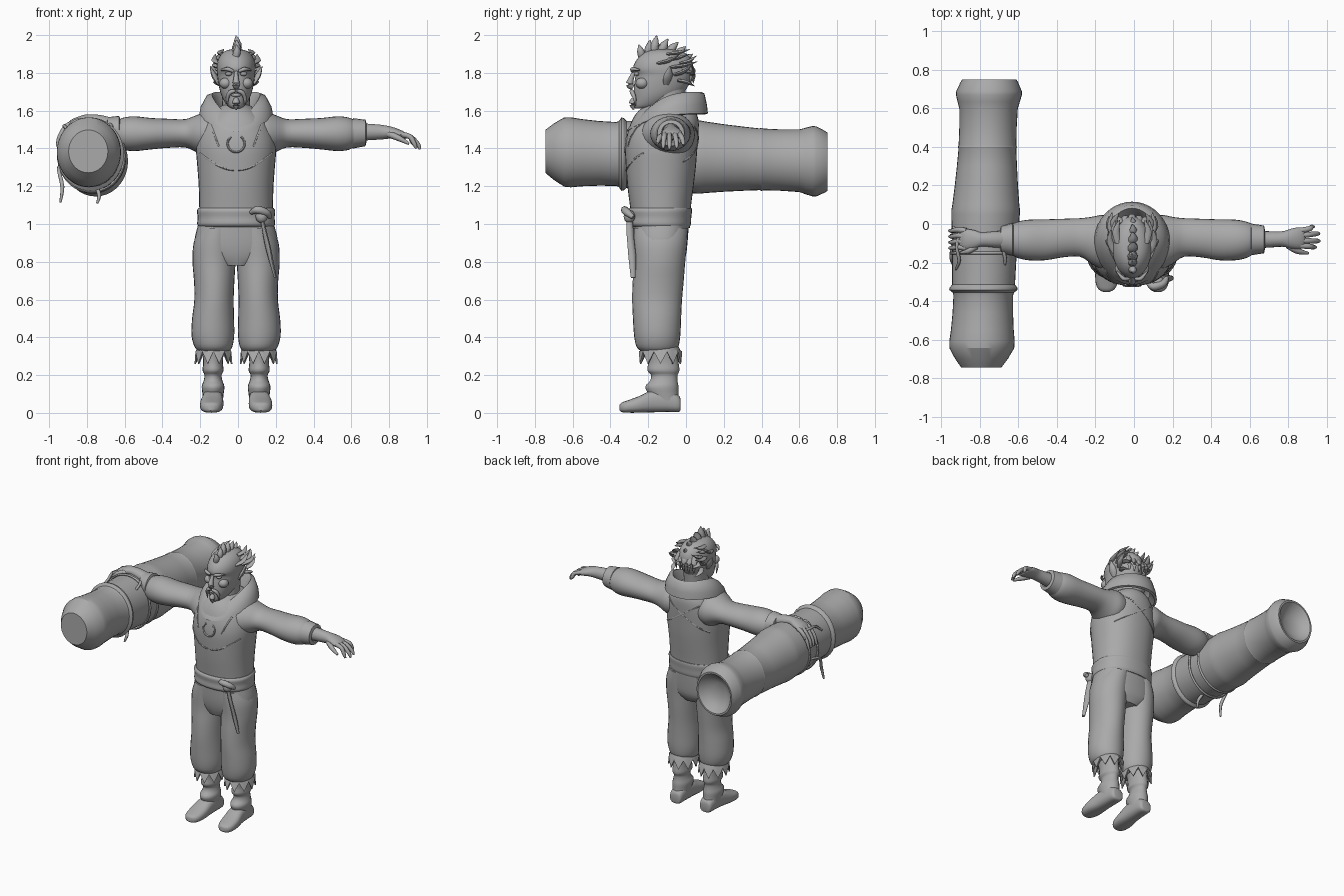
import bpy, bmesh, math
from mathutils import Vector
from mathutils.bvhtree import BVHTree

CX = -0.01  # body centre line
mat = bpy.data.materials.new("plain grey")
mat.diffuse_color = (0.4, 0.4, 0.4, 1)


def finish(name, bm, angle=40):
    bmesh.ops.recalc_face_normals(bm, faces=bm.faces)
    me = bpy.data.meshes.new(name)
    bm.to_mesh(me)
    bm.free()
    me.materials.append(mat)
    ob = bpy.data.objects.new(name, me)
    bpy.context.collection.objects.link(ob)
    bpy.ops.object.select_all(action='DESELECT')
    ob.select_set(True)
    bpy.context.view_layer.objects.active = ob
    bpy.ops.object.shade_smooth_by_angle(angle=math.radians(angle))
    return ob


def smooth(rows, sub):
    """Catmull-Rom interpolation of tuples of numbers."""
    if sub < 2:
        return rows
    out = []
    for i in range(len(rows) - 1):
        a, b, c, d = rows[max(i - 1, 0)], rows[i], rows[i + 1], rows[min(i + 2, len(rows) - 1)]
        for s in range(sub):
            t = s / sub
            out.append(tuple(q + 0.5 * t * (r - p + t * (2*p - 5*q + 4*r - u + t * (3*(q - r) + u - p)))
                             for p, q, r, u in zip(a, b, c, d)))
    return out + [rows[-1]]


def bridge(bm, loops, caps=True):
    n = len(loops[0])
    for a, b in zip(loops, loops[1:]):
        for i in range(n):
            bm.faces.new((a[i], a[(i + 1) % n], b[(i + 1) % n], b[i]))
    if caps:
        bm.faces.new(loops[0])
        bm.faces.new(loops[-1])


def loft(name, axis, rings, n=28, sub=3, power=1.0, angle=40):
    """rings: (position on axis, centre 1, centre 2, radius 1, radius 2)"""
    bm, loops = bmesh.new(), []
    for p, c1, c2, r1, r2 in smooth(rings, sub):
        loop = []
        for i in range(n):
            t = math.tau * i / n
            c, s = math.cos(t), math.sin(t)
            u = c1 + r1 * math.copysign(abs(c) ** power, c)
            v = c2 + r2 * math.copysign(abs(s) ** power, s)
            loop.append(bm.verts.new({'x': (p, u, v), 'y': (u, p, v), 'z': (u, v, p)}[axis]))
        loops.append(loop)
    bridge(bm, loops)
    return finish(name, bm, angle)


def tube(name, pts, radii, n=8, sub=4, flat=1.0):
    """Tapered tube through pts, radii given per point."""
    rows = smooth([tuple(p) + (r,) for p, r in zip(pts, radii)], sub)
    bm, loops = bmesh.new(), []
    for i, row in enumerate(rows):
        d = Vector(rows[min(i + 1, len(rows) - 1)][:3]) - Vector(rows[max(i - 1, 0)][:3])
        q = d.to_track_quat('Z', 'Y')
        loops.append([bm.verts.new(Vector(row[:3]) + q @ Vector((
            row[3] * math.cos(math.tau * k / n), row[3] * flat * math.sin(math.tau * k / n), 0))) for k in range(n)])
    bridge(bm, loops)
    return finish(name, bm, 60)


def ball(name, loc, size):
    bm = bmesh.new()
    bmesh.ops.create_uvsphere(bm, u_segments=16, v_segments=10, radius=1)
    for v in bm.verts:
        v.co = Vector(a * b + c for a, b, c in zip(v.co, size, loc))
    return finish(name, bm)


def fb(rows, cx=CX):
    """(z, x offset, half width, front y, back y) to loft rings"""
    return [(z, cx + x, (f + b) / 2, w, (b - f) / 2) for z, x, w, f, b in rows]


# Torso
torso = loft("tunic", 'z', fb([
    (0.98, 0, .195, -.285, .02), (1.08, 0, .195, -.295, .025), (1.2, 0, .198, -.31, .04),
    (1.3, 0, .205, -.318, .052), (1.4, 0, .212, -.322, .06), (1.48, 0, .2, -.31, .066),
    (1.55, 0, .165, -.285, .066), (1.6, 0, .115, -.25, .045), (1.63, 0, .07, -.2, 0)]), 36, power=.9)
loft("sash", 'z', fb([(.985, 0, .198, -.29, .02), (1.0, 0, .206, -.305, .026), (1.035, 0, .204, -.303, .028),
                      (1.07, 0, .207, -.308, .032), (1.085, 0, .198, -.298, .03)]), 36, power=.9)
loft("hips", 'z', fb([(.78, 0, .1, -.25, -.03), (.83, 0, .195, -.268, -.002), (.9, 0, .222, -.28, .008),
                      (1.0, 0, .2, -.285, .015)]), 32, power=.85)

# Sash knot and hanging tail
ball("sash_knot", (.125, -.3, 1.04), (.032, .03, .035))
tube("sash_loop", [(.07, -.3, 1.06), (.1, -.325, 1.075), (.15, -.31, 1.06), (.17, -.28, 1.035)], [.012, .02, .02, .012])
tube("sash_tail", [(.125, -.3, 1.04), (.145, -.295, .94), (.17, -.285, .83), (.198, -.28, .715)],
     [.016, .02, .021, .012], flat=.6)

# Chest cords and pendant ring laid on the tunic surface
bm = bmesh.new()
bm.from_mesh(torso.data)
tree = BVHTree.FromBMesh(bm)
bm.free()


def cord(name, line, side, r=.0045):
    pts = []
    for x, z in line:
        hit = tree.ray_cast(Vector((x, side * 2, z)), Vector((0, -side, 0)))[0]
        if hit:
            pts.append(hit)
    tube(name, pts, [r] * len(pts), 6, 2)


for s in (-1, 1):
    cord("chest_cord", [(CX + s * (.19 - .02 * i), 1.375 - .09 * math.sin(i / 9 * 1.57)) for i in range(10)], -1)
    cord("collar_cord", [(CX + s * (.14 - .006 * i), 1.54 - .016 * i) for i in range(9)], -1)
    cord("back_cord", [(CX + s * (.17 - .036 * i), 1.33 + .024 * i) for i in range(10)], 1)
cord("pendant", [(CX + .045 * math.sin(a * .42), 1.425 - .045 * math.cos(a * .42)) for a in range(-6, 7)], -1, .006)

for s in (-1, 1):
    X = lambda x: CX + s * x
    # Baggy trousers
    loft("trouser_leg", 'z', fb([(z, s * x, w, f, b) for z, x, w, f, b in [
        (.325, .118, .08, -.235, -.06), (.35, .12, .1, -.262, -.04), (.41, .123, .113, -.275, -.03),
        (.5, .122, .111, -.281, -.026), (.6, .117, .104, -.285, -.021), (.7, .116, .107, -.282, -.012),
        (.8, .117, .114, -.275, -.004), (.9, .112, .113, -.278, .006), (.98, .095, .1, -.278, .01)]]))
    # Ragged cuff
    bm, loops = bmesh.new(), []
    for k, (r, z) in enumerate([(.082, .355), (.09, .335), (.1, .29), (.092, .29), (.07, .335)]):
        loop = []
        for i in range(20):
            a = math.tau * i / 20
            zig = (.034 if i % 2 else -.03) if k in (2, 3) else 0
            loop.append(bm.verts.new((X(.12) + r * math.cos(a), -.135 + r * 1.15 * math.sin(a), z + zig)))
        loops.append(loop)
    bridge(bm, loops, False)
    finish("ragged_cuff", bm, 30)
    # Boots
    loft("boot_shaft", 'z', fb([(z, s * .122, w, f, b) for z, w, f, b in [
        (.05, .05, -.17, -.035), (.1, .056, -.2, -.04), (.14, .06, -.215, -.04), (.17, .05, -.19, -.045),
        (.2, .045, -.185, -.045), (.225, .056, -.205, -.035), (.27, .052, -.2, -.04), (.35, .06, -.21, -.05)]]), 20)
    loft("boot_foot", 'y', [(y, X(x), (a + b) / 2, w, (b - a) / 2) for y, x, w, a, b in [
        (-.028, .12, .03, .018, .07), (-.04, .12, .045, .005, .095), (-.1, .121, .052, .005, .125),
        (-.18, .124, .056, .003, .12), (-.25, .129, .062, .001, .088), (-.31, .132, .056, .001, .066),
        (-.34, .133, .04, .004, .055), (-.352, .133, .018, .013, .043)]], 20, power=.75)
    # Sleeves
    loft("sleeve", 'x', [(X(x), y, z, ry, rz) for x, y, z, ry, rz in [
        (.08, -.1, 1.47, .13, .1), (.15, -.095, 1.472, .142, .122), (.21, -.085, 1.478, .122, .098),
        (.27, -.07, 1.48, .1, .075), (.36, -.073, 1.48, .1, .077), (.45, -.082, 1.478, .106, .083),
        (.54, -.083, 1.478, .105, .092), (.6, -.082, 1.478, .092, .084), (.635, -.08, 1.48, .072, .065)]])
    # Ears
    tube("ear", [(X(.092), -.105, 1.74), (X(.115), -.095, 1.785), (X(.138), -.085, 1.835)], [.016, .026, .003], flat=.5)
    # Face details
    ball("eye", (X(.04), -.262, 1.795), (.018, .014, .011))
    tube("eyebrow", [(X(.015), -.283, 1.808), (X(.045), -.283, 1.82), (X(.08), -.245, 1.815)], [.008, .011, .004])
    ball("cheek", (X(.055), -.232, 1.745), (.034, .035, .03))
    tube("moustache", [(X(.004), -.29, 1.705), (X(.032), -.285, 1.697), (X(.047), -.272, 1.665), (X(.045), -.268, 1.625)],
         [.009, .012, .009, .002])
    # Side hair locks swept back
    for y, z, dy, dz, out in [(-.15, 1.85, .12, .05, .02), (-.11, 1.87, .13, .03, .012), (-.08, 1.83, .14, .03, .015),
                              (-.06, 1.79, .1, .06, .03), (-.04, 1.76, .085, -.03, .0), (-.1, 1.9, .12, .025, -.01),
                              (-.03, 1.85, .085, .04, -.02), (-.02, 1.81, .07, -.02, -.02)]:
        w = .1 if z < 1.86 else .085
        tube("hair_lock", [(X(w - .012), y, z), (X(w + out * .5 + .004), y + dy * .5, z + dz * .3), (X(w + out - .01), y + dy, z + dz)],
             [.014, .018, .002], 6, 3, .6)

# Turned-down collar around the neck
bm, loops = bmesh.new(), []
for rx, cy, ry, z0, drop in [(.085, -.09, .13, 1.6, .08), (.115, -.085, .15, 1.675, .125), (.13, -.083, .165, 1.7, .14),
                             (.16, -.085, .183, 1.69, .145), (.192, -.097, .208, 1.63, .12),
                             (.2, -.1, .216, 1.585, .095), (.185, -.1, .2, 1.58, .09), (.14, -.09, .17, 1.62, .1)]:
    loop = []
    for i in range(40):
        t = math.tau * i / 40
        f = ((1 + math.cos(t)) / 2) ** 3
        loop.append(bm.verts.new((CX + rx * math.sin(t) * (1 - .15 * f), cy - ry * math.cos(t), z0 - drop * f)))
    loops.append(loop)
bridge(bm, loops, False)
finish("collar", bm, 50)

# Head
loft("neck", 'z', fb([(1.55, 0, .085, -.22, 0), (1.62, 0, .075, -.2, -.01), (1.72, 0, .075, -.19, 0)]), 20)
loft("head", 'z', fb([
    (1.612, 0, .022, -.268, -.19), (1.625, 0, .044, -.277, -.12), (1.66, 0, .068, -.276, -.06),
    (1.7, 0, .084, -.277, -.01), (1.75, 0, .095, -.273, .022), (1.79, 0, .1, -.268, .036), (1.82, 0, .103, -.281, .04),
    (1.86, 0, .099, -.268, .033), (1.895, 0, .082, -.238, .01), (1.917, 0, .055, -.2, -.03),
    (1.926, 0, .02, -.15, -.08)]), 32)
tube("nose", [(CX, -.274, 1.805), (CX, -.29, 1.77), (CX, -.298, 1.738), (CX, -.28, 1.722)], [.01, .014, .02, .012])
ball("lips", (CX, -.272, 1.682), (.026, .013, .009))
tube("goatee", [(CX, -.272, 1.665), (CX, -.282, 1.638), (CX, -.278, 1.605)], [.012, .02, .004])

# Crest of spiky hair
for y, z, dy, dz, r in [(-.235, 1.89, -.015, .06, .02), (-.2, 1.9, .01, .075, .022), (-.17, 1.91, .015, .088, .026),
                        (-.13, 1.91, .035, .07, .026), (-.09, 1.905, .05, .058, .024), (-.05, 1.89, .05, .05, .022),
                        (-.01, 1.86, .045, .04, .02)]:
    tube("crest_spike", [(CX, y, z), (CX + .006, y + dy * .4, z + dz * .5), (CX, y + dy, z + dz)], [r, r * .9, .002], 8, 3, 1)
for i in range(-2, 3):
    tube("back_hair_lock", [(CX + i * .03, .0, 1.86), (CX + i * .036, .043 - abs(i) * .008, 1.81),
                            (CX + i * .034, .038 - abs(i) * .008, 1.745)], [.015, .018, .003], 6, 3, .6)

# Free arm: cuff, forearm, hand
loft("sleeve_cuff", 'x', [(.605, -.08, 1.48, .07, .07), (.61, -.08, 1.48, .082, .08), (.675, -.08, 1.482, .072, .07),
                          (.68, -.08, 1.483, .05, .05), (.66, -.08, 1.483, .04, .04)], 20, 1)
loft("free_hand", 'x', [(.63, -.08, 1.487, .046, .048), (.71, -.08, 1.487, .042, .043), (.77, -.078, 1.486, .04, .038),
                        (.81, -.076, 1.484, .05, .032), (.85, -.074, 1.476, .056, .027), (.88, -.074, 1.468, .05, .02),
                        (.89, -.074, 1.465, .03, .01)], 18)
for y0, y1, x1, z1 in [(-.035, -.015, .935, 1.418), (-.06, -.05, .962, 1.4), (-.087, -.088, .964, 1.395), (-.112, -.12, .945, 1.4)]:
    tube("finger", [(.86, y0, 1.475), (.91, (y0 + y1) / 2, 1.462), (x1 - .012, y1, (1.45 + z1) / 2), (x1, y1, z1)],
         [.015, .014, .012, .006])
tube("thumb", [(.8, -.11, 1.475), (.85, -.14, 1.455), (.905, -.152, 1.425)], [.018, .016, .007])

# Hand resting on the barrel
loft("sleeve_cuff", 'x', [(-.625, -.08, 1.49, .075, .07), (-.63, -.08, 1.49, .085, .083), (-.69, -.08, 1.51, .07, .055),
                          (-.695, -.08, 1.51, .05, .04)], 20, 1)
loft("holding_hand", 'x', [(-.64, -.08, 1.51, .045, .045), (-.72, -.08, 1.54, .042, .036), (-.79, -.08, 1.553, .036, .028),
                           (-.83, -.08, 1.548, .048, .026), (-.88, -.08, 1.53, .055, .024), (-.905, -.08, 1.515, .045, .016)], 18)
for k in range(4):
    y = -.035 - .03 * k
    tube("finger", [(-.87, y, 1.535), (-.91, y + .004, 1.515), (-.945, y, 1.46), (-.958, y, 1.41)], [.014, .014, .012, .007])
tube("thumb", [(-.82, -.115, 1.545), (-.86, -.14, 1.54), (-.9, -.15, 1.51)], [.017, .015, .007])

# Large slightly tilted barrel, open at the back
axis = lambda y: (-.772 + .028 * y, 1.357 - .037 * y)
loft("barrel", 'y', [(y, *axis(y), r, r * 1.09) for y, r in [
    (-.745, .104), (-.7, .137), (-.645, .168), (-.61, .17), (-.55, .163), (-.46, .157), (-.37, .155), (-.355, .16),
    (-.342, .178), (-.33, .176), (-.315, .163), (-.2, .166), (-.07, .172), (.05, .178), (.075, .178), (.1, .174),
    (.2, .164), (.3, .156), (.39, .15), (.4, .153), (.41, .15), (.5, .149), (.6, .152), (.635, .162), (.67, .171),
    (.69, .17), (.735, .15), (.75, .141), (.75, .13), (.715, .1), (.69, .05)]], 36, 1, angle=28)

# Ropes tied over the barrel with hanging ends
cx, cz = axis(-.1)
for y in (-.06, -.15):
    tube("barrel_rope", [(cx + .176 * math.cos(a * .2618), y, cz + .19 * math.sin(a * .2618)) for a in range(25)], [.008] * 25, 6, 2)
for x, z, zt in [(-.935, 1.28, 1.115), (-.74, 1.2, 1.11)]:
    tube("rope_end", [(x, -.08, z + .03), (x - .015, -.17, z + .01), (x + .005, -.22, (z + zt) / 2), (x - .005, -.235, zt)],
         [.008, .009, .011, .006])
for x, z in [(-.68, 1.5), (-.92, 1.49)]:
    tube("rope_loop", [(x - .02, -.015, z - .01), (x + .012, -.05, z + .02), (x, -.12, z + .03), (x + .012, -.19, z + .01),
                       (x - .005, -.235, z - .03)], [.006, .009, .009, .009, .006])
